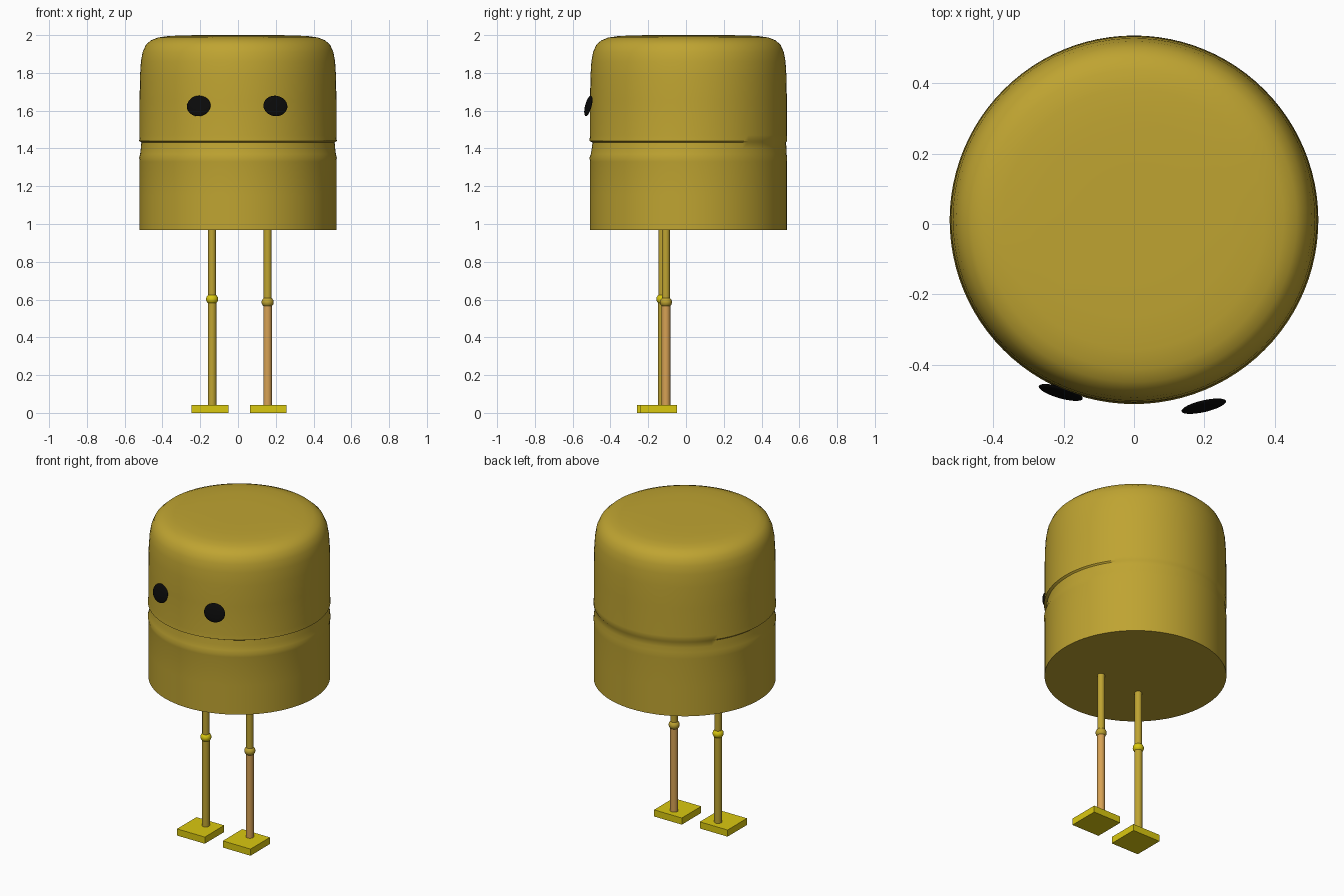
import bpy, bmesh, math
from mathutils import Matrix

if "Cube" in bpy.data.objects:
    bpy.data.objects.remove(bpy.data.objects["Cube"])


def material(name, rgb):
    m = bpy.data.materials.new(name)
    m.diffuse_color = (*rgb, 1)
    m.use_nodes = True
    m.node_tree.nodes["Principled BSDF"].inputs["Base Color"].default_value = m.diffuse_color
    return m


OLIVE = material("olive", (0.52, 0.37, 0.031))
YELLOW = material("bright yellow", (0.70, 0.58, 0.005))
TAN = material("tan orange", (0.68, 0.36, 0.09))
BLACK = material("black", (0.003, 0.003, 0.003))


def finish(name, bm, mat, angle=35):
    bmesh.ops.recalc_face_normals(bm, faces=bm.faces)
    me = bpy.data.meshes.new(name)
    bm.to_mesh(me)
    bm.free()
    me.materials.append(mat)
    ob = bpy.data.objects.new(name, me)
    bpy.context.collection.objects.link(ob)
    bpy.ops.object.select_all(action='DESELECT')
    ob.select_set(True)
    bpy.context.view_layer.objects.active = ob
    bpy.ops.object.shade_smooth_by_angle(angle=math.radians(angle))
    return ob


def rod(name, x, y, z0, z1, r, mat):
    bm = bmesh.new()
    bmesh.ops.create_cone(bm, cap_ends=True, segments=24, radius1=r, radius2=r, depth=z1 - z0,
                          matrix=Matrix.Translation((x, y, (z0 + z1) / 2)))
    finish(name, bm, mat)


def ellipsoid(name, loc, size, mat, rot=Matrix()):
    bm = bmesh.new()
    bmesh.ops.create_uvsphere(bm, u_segments=32, v_segments=16, radius=1,
                              matrix=Matrix.Translation(loc) @ rot @ Matrix.Diagonal((*size, 1)))
    finish(name, bm, mat, 60)


def box(name, loc, size, mat):
    bm = bmesh.new()
    bmesh.ops.create_cube(bm, size=1, matrix=Matrix.Translation(loc) @ Matrix.Diagonal((*size, 1)))
    finish(name, bm, mat)


# Body: lathe of (radius, height, groove depth); the mouth groove fades to the back
profile = [(0.521, 0.968, 0), (0.521, 1.15, 0), (0.521, 1.33, 0), (0.521, 1.35, -0.003),
           (0.521, 1.37, 0.004), (0.521, 1.40, 0.009), (0.521, 1.432, 0.013),
           (0.521, 1.44, -0.003), (0.521, 1.47, 0), (0.521, 1.65, 0), (0.519, 1.78, 0),
           (0.514, 1.86, 0), (0.505, 1.91, 0), (0.488, 1.948, 0), (0.462, 1.972, 0),
           (0.425, 1.987, 0), (0.37, 1.995, 0), (0.28, 1.999, 0), (0.15, 2.0, 0)]
N = 96
bm = bmesh.new()
rings = []
for r, z, d in profile:
    ring = []
    for i in range(N):
        a = 2 * math.pi * i / N
        front = min(1, max(0, 0.6 - 0.8 * math.sin(a)))
        rr = r - d * (0.3 + 0.7 * front)
        ring.append(bm.verts.new((rr * math.cos(a), 0.013 + rr * math.sin(a), z)))
    rings.append(ring)
for lo, hi in zip(rings, rings[1:]):
    for i in range(N):
        j = (i + 1) % N
        bm.faces.new((lo[i], lo[j], hi[j], hi[i]))
bm.faces.new(rings[0])
bm.faces.new(rings[-1])
finish("body", bm, OLIVE, 40)

# Eyes: thin tilted lenses
for side, x, y, turn in (("left", -0.208, -0.478, -16), ("right", 0.198, -0.517, 13)):
    rot = Matrix.Rotation(math.radians(turn), 4, 'Z') @ Matrix.Rotation(math.radians(-14), 4, 'X')
    ellipsoid(side + "_eye", (x, y, 1.625), (0.065, 0.010, 0.056), BLACK, rot)

# Legs: thigh, knee, shin and foot
for side, x, y, knee, foot_x, foot_y, knee_mat, shin_mat in (
        ("left", -0.137, -0.125, 0.602, -0.148, -0.162, YELLOW, OLIVE),
        ("right", 0.157, -0.106, 0.586, 0.16, -0.145, OLIVE, TAN)):
    rod(side + "_thigh", x, y, knee, 0.97, 0.021, OLIVE)
    ellipsoid(side + "_knee", (x, y, knee), (0.032, 0.032, 0.029), knee_mat)
    rod(side + "_shin", x, y, 0.03, knee, 0.023, shin_mat)
    box(side + "_foot", (foot_x, foot_y, 0.021), (0.194, 0.194, 0.042), YELLOW)
